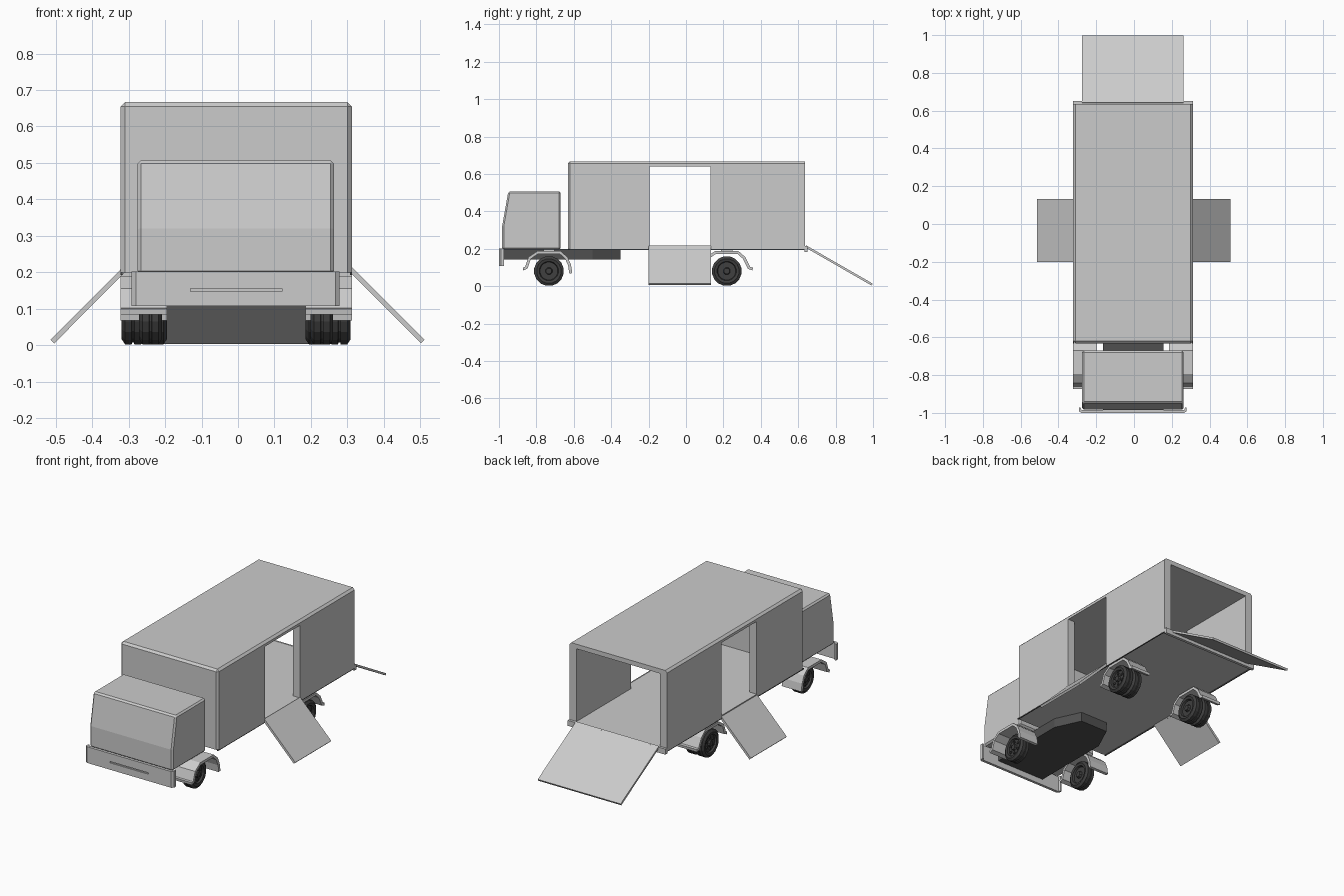
import bpy, bmesh
from math import cos, sin, pi, hypot
from mathutils import Vector

if "Cube" in bpy.data.objects:
    bpy.data.objects.remove(bpy.data.objects["Cube"])

CX = -0.005  # truck centre line


def material(name, v):
    m = bpy.data.materials.new(name)
    m.diffuse_color = (v, v, v, 1)
    m.use_nodes = True
    m.node_tree.nodes["Principled BSDF"].inputs["Base Color"].default_value = m.diffuse_color
    return m


rubber = material("rubber", 0.05)
dark_metal = material("dark_metal", 0.08)


def finish(name, bm, mat=None):
    bmesh.ops.remove_doubles(bm, verts=bm.verts, dist=1e-5)
    bmesh.ops.recalc_face_normals(bm, faces=bm.faces)
    me = bpy.data.meshes.new(name)
    bm.to_mesh(me)
    bm.free()
    ob = bpy.data.objects.new(name, me)
    bpy.context.collection.objects.link(ob)
    if mat:
        me.materials.append(mat)
    return ob


def prism(name, pts, axis, a, b, mat=None, bevel=0, keep=None):
    """Extrude a 2D outline along an axis from a to b."""
    place = {'x': lambda u, v, t: (t, u, v),
             'y': lambda u, v, t: (u, t, v),
             'z': lambda u, v, t: (u, v, t)}[axis]
    bm = bmesh.new()
    rings = [[bm.verts.new(place(u, v, t)) for u, v in pts] for t in (a, b)]
    n = len(pts)
    for r in rings:
        bm.faces.new(r)
    for i in range(n):
        j = (i + 1) % n
        bm.faces.new((rings[0][i], rings[0][j], rings[1][j], rings[1][i]))
    if bevel:
        bmesh.ops.recalc_face_normals(bm, faces=bm.faces)
        edges = [e for e in bm.edges
                 if e.calc_face_angle(0) > 0.5 and (keep is None or keep(e))]
        bmesh.ops.bevel(bm, geom=edges, offset=bevel, segments=1, affect='EDGES')
    return finish(name, bm, mat)


def box(name, x, y, z, mat=None, **kw):
    pts = [(x[0], y[0]), (x[1], y[0]), (x[1], y[1]), (x[0], y[1])]
    return prism(name, pts, 'z', z[0], z[1], mat, **kw)


def cut(ob, cutter):
    cutter.hide_render = True
    m = ob.modifiers.new("cut", 'BOOLEAN')
    m.operation = 'DIFFERENCE'
    m.solver = 'EXACT'
    m.object = cutter
    bpy.context.view_layer.objects.active = ob
    bpy.ops.object.modifier_apply(modifier=m.name)
    bpy.data.objects.remove(cutter)


def strip(path, t):
    """Outline of an open path thickened to one side by t."""
    p = [Vector(q) for q in path]
    off = []
    for i, q in enumerate(p):
        d = (p[min(i + 1, len(p) - 1)] - p[max(i - 1, 0)]).normalized()
        off.append(q + Vector((d.y, -d.x)) * t)
    return [tuple(q) for q in p + off[::-1]]


# cargo body: bevelled shell, open at the rear and through both sides
body = box("cargo_body", (-0.322, 0.312), (-0.632, 0.635), (0.198, 0.667), bevel=0.012,
           keep=lambda e: all(v.co.z > 0.3 or v.co.y < 0.6 for v in e.verts)
           and max(v.co.z for v in e.verts) > 0.3
           and min(v.co.y for v in e.verts) < 0.6)
cut(body, box("cavity_cutter", (-0.275, 0.265), (-0.6, 0.8), (0.214, 0.64)))
cut(body, box("door_cutter", (-0.6, 0.6), (-0.195, 0.13), (0.214, 0.64)))

# rear sill and bottom rails
box("rear_sill", (-0.322, 0.312), (0.633, 0.65), (0.182, 0.214))
for side, x in (("left", -0.322), ("right", 0.307)):
    box(side + "_bottom_rail", (x, x + 0.005), (-0.632, 0.635), (0.193, 0.2), dark_metal)

# loading ramps
prism("rear_ramp", strip([(0.643, 0.217), (0.998, 0.013)], 0.012), 'x', -0.275, 0.263) \
    .location.z = 0.001
prism("right_ramp", strip([(0.31, 0.217), (0.512, 0.015)], 0.014), 'y', -0.2, 0.133)
prism("left_ramp", strip([(-0.514, 0.015), (-0.32, 0.21)], 0.014), 'y', -0.2, 0.133)

# cab with raked windscreen
prism("cab", [(-0.983, 0.195), (-0.983, 0.32), (-0.95, 0.507), (-0.67, 0.507), (-0.67, 0.195)],
      'x', -0.275, 0.263, bevel=0.009)

# front bumper wrapping round the cab, with a slot
bumper = prism("front_bumper", [(-0.292, -0.972), (-0.292, -0.99), (-0.28, -1), (0.267, -1),
                                (0.279, -0.99), (0.279, -0.972), (0.27, -0.972), (0.266, -0.984),
                                (-0.279, -0.984), (-0.283, -0.972)], 'z', 0.107, 0.202)
cut(bumper, box("slot_cutter", (-0.13, 0.12), (-1.1, -0.993), (0.147, 0.155)))

# chassis plate with tapered tail
prism("chassis", [(-0.165, -0.984), (0.155, -0.984), (0.155, -0.5), (0.085, -0.35),
                  (-0.095, -0.35), (-0.165, -0.5)], 'z', 0.142, 0.198, dark_metal)


def wheel(name, x0, y, tyres, out):
    """Tyres stacked inwards from the outer face, with hub and lugs; out = +1 or -1."""
    w = 0.031  # half width of one tyre
    prof = [(w * 0.55, 0), (w * 0.55, 0.048)]
    for k in range(tyres):
        c = -k * 2 * w
        prof += [(c + w * u, r) for u, r in ((0.9, 0.052), (1, 0.066), (0.7, 0.08), (0.12, 0.08),
                 (0.08, 0.075), (-0.08, 0.075), (-0.12, 0.08), (-0.7, 0.08), (-1, 0.066),
                 (-0.9, 0.052))]
    end = -(tyres - 1) * 2 * w - w * 0.55
    prof += [(end, 0.048), (end, 0)]
    n = 16
    bm = bmesh.new()

    def lathe(prof, n, oy=0, oz=0):
        rings = [[bm.verts.new((x0 + out * u, y + oy + r * sin((i + .5) * 2 * pi / n),
                                0.081 + oz + r * cos((i + .5) * 2 * pi / n))) for i in range(n)]
                 if r else [bm.verts.new((x0 + out * u, y + oy, 0.081 + oz))] * n
                 for u, r in prof]
        for a, b in zip(rings, rings[1:]):
            for i in range(n):
                j = (i + 1) % n
                f = list(dict.fromkeys((a[i], a[j], b[j], b[i])))
                bm.faces.new(f)

    lathe(prof, n)
    lathe([(w * 0.5, 0), (w * 0.5, 0.02), (w * 0.95, 0.016), (w * 0.95, 0)], 8)
    for k in range(6):
        a = k * pi / 3
        lathe([(w * 0.5, 0), (w * 0.5, 0.007), (w * 0.75, 0.007), (w * 0.75, 0)], 6,
              0.034 * sin(a), 0.034 * cos(a))
    # inner hub
    lathe([(end, 0), (end, 0.022), (end - 0.013, 0.016), (end - 0.013, 0)], 8)
    return finish(name, bm, rubber)


# wheels and mudguards
guard = [(-0.14, 0.1), (-0.128, 0.102), (-0.11, 0.155), (-0.062, 0.188),
         (0.062, 0.188), (0.1, 0.155)]
feet = {"front": [(0.118, 0.115), (0.125, 0.07)], "rear": [(0.126, 0.102), (0.14, 0.1)]}
for end, y, x, tyres in (("front", -0.733, 0.235, 1), ("rear", 0.218, 0.283, 2)):
    for side, s in (("left", -1), ("right", 1)):
        wheel(f"{end}_{side}_wheel", CX + s * x, y, tyres, s)
        outline = strip([(y + u, v) for u, v in guard + feet[end]], 0.016)
        a, b = sorted((CX + s * 0.19, CX + s * 0.317))
        prism(f"{end}_{side}_mudguard", outline, 'x', a, b)
        # skirt dropping from the outer edge of the mudguard up to the body
        box(f"{end}_{side}_bracket", (CX + s * 0.22 - 0.02, CX + s * 0.22 + 0.02),
            (y - 0.03, y + 0.03), (0.18, 0.2))
